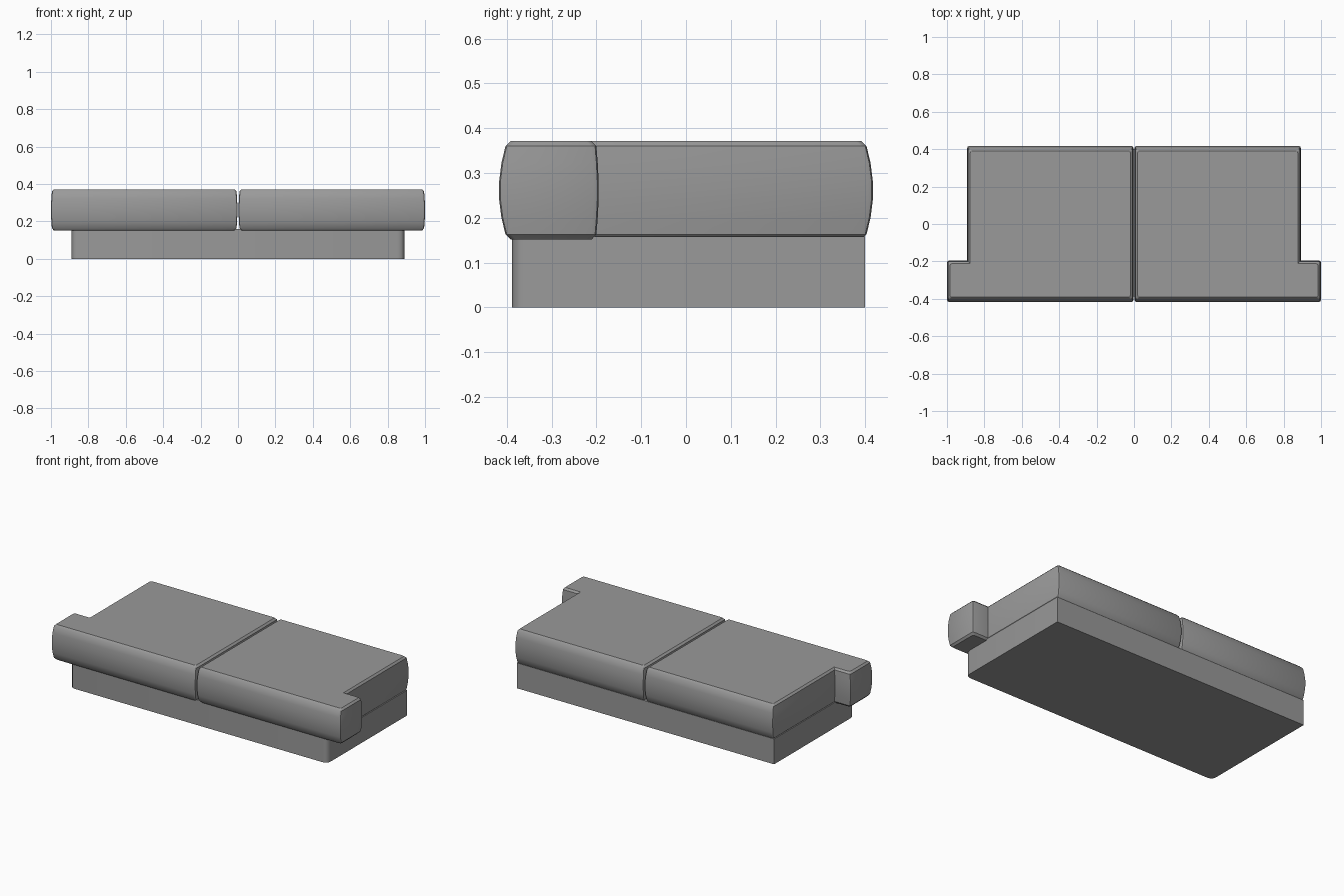
import bpy, bmesh
from mathutils import Vector

if "Cube" in bpy.data.objects:
    bpy.data.objects.remove(bpy.data.objects["Cube"])

GREY = bpy.data.materials.new("dark_grey_fabric")
GREY.diffuse_color = (0.32, 0.32, 0.32, 1)
GREY.use_nodes = True
GREY.node_tree.nodes["Principled BSDF"].inputs["Base Color"].default_value = GREY.diffuse_color


def round_corner(prev, cur, nxt, r, steps):
    """Points of a rounded corner as a quadratic arc."""
    p, c, n = Vector(prev), Vector(cur), Vector(nxt)
    a = c + (p - c).normalized() * r
    b = c + (n - c).normalized() * r
    pts = []
    for i in range(steps + 1):
        t = i / steps
        pts.append(a * (1 - t) ** 2 + c * 2 * t * (1 - t) + b * t * t)
    return pts


def rounded(outline, radii, steps):
    pts = []
    n = len(outline)
    for i, r in enumerate(radii):
        if r:
            pts += round_corner(outline[i - 1], outline[i], outline[(i + 1) % n], r, steps)
        else:
            pts.append(Vector(outline[i]))
    return pts


def loft(name, rings, mirror=1, angle=0.6):
    """Skin a stack of (outline, z) rings and cap both ends."""
    bm = bmesh.new()
    loops = [[bm.verts.new((p.x * mirror, p.y, z)) for p in pts] for pts, z in rings]
    for lo, hi in zip(loops, loops[1:]):
        for i in range(len(lo)):
            j = (i + 1) % len(lo)
            bm.faces.new((lo[i], lo[j], hi[j], hi[i]))
    bm.faces.new(loops[0][::-1])
    bm.faces.new(loops[-1])
    bmesh.ops.recalc_face_normals(bm, faces=bm.faces)
    me = bpy.data.meshes.new(name)
    bm.to_mesh(me)
    bm.free()
    me.materials.append(GREY)
    ob = bpy.data.objects.new(name, me)
    bpy.context.collection.objects.link(ob)
    bpy.ops.object.select_all(action='DESELECT')
    ob.select_set(True)
    bpy.context.view_layer.objects.active = ob
    bpy.ops.object.shade_smooth_by_angle(angle=angle)
    return ob


# Base plinth: rounded front corners, square back corners
plinth = rounded([(-0.889, -0.388), (0.889, -0.388), (0.889, 0.4), (-0.889, 0.4)],
                 [0.035, 0.035, 0, 0], 3)
loft("base", [(plinth, 0), (plinth, 0.158)])


# Seat cushions: L-shaped outline, inset by dx, dy at each height for the soft sides
def cushion_outline(dx, dy):
    pts = [(0.003 + dx, -0.417 + dy), (1 - dx, -0.417 + dy), (1 - dx, -0.195 - dx),
           (0.892 - dx, -0.195 - dx), (0.892 - dx, 0.417 - dy), (0.003 + dx, 0.417 - dy)]
    return rounded(pts, [0.012, 0.012, 0.012, 0, 0.012, 0.012], 2)


profile = [(0.016, 0.026, 0.151), (0.005, 0.014, 0.163), (0.002, 0.005, 0.2), (0, 0, 0.24),
           (0, 0, 0.282), (0.002, 0.005, 0.322), (0.005, 0.014, 0.36), (0.016, 0.026, 0.371)]
rings = [(cushion_outline(dx, dy), z) for dx, dy, z in profile]
loft("right_seat_cushion", rings, 1)
loft("left_seat_cushion", rings, -1)
